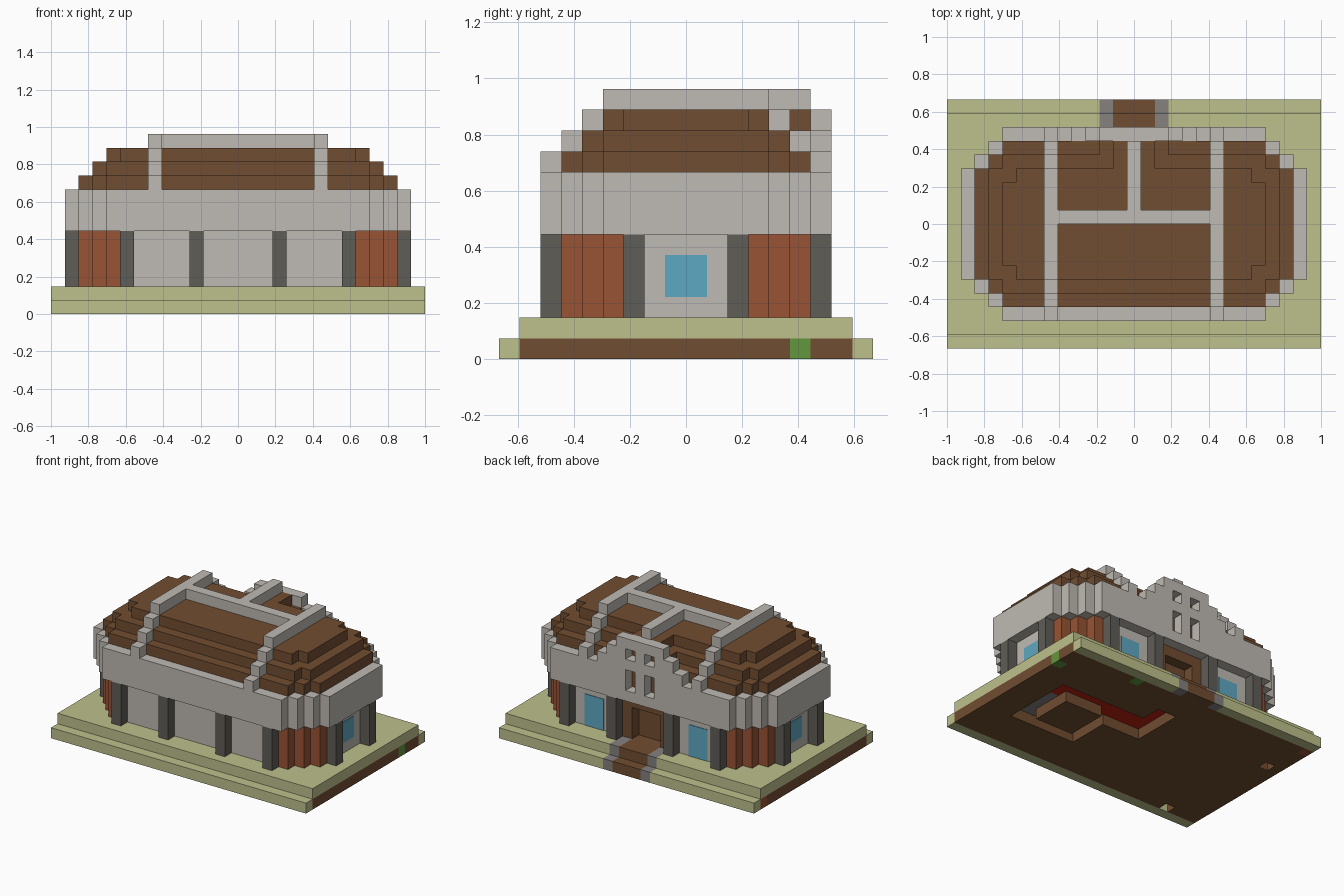
import bpy
import bmesh
from mathutils import Vector

cube = bpy.data.objects.get("Cube")
if cube:
    bpy.data.objects.remove(cube, do_unlink=True)

V = 2 / 27  # size of one block


def material(name, r, g, b):
    def linear(c):
        c /= 255
        return ((c + 0.055) / 1.055) ** 2.4 if c > 0.04 else c / 12.92
    m = bpy.data.materials.new(name)
    m.use_nodes = True
    col = (linear(r), linear(g), linear(b), 1)
    m.diffuse_color = col
    m.node_tree.nodes["Principled BSDF"].inputs["Base Color"].default_value = col
    return m


sage = material("sage grass", 190, 192, 140)
stone = material("pale stone", 191, 186, 179)
brown = material("brown wood", 113, 77, 49)
dark = material("dark grey stone", 96, 93, 87)
brick = material("terracotta", 152, 84, 52)
glass = material("blue glass", 95, 168, 194)
green = material("leaf green", 100, 150, 62)
paving = material("paving grey", 133, 129, 127)
red = material("red", 190, 32, 12)

SIDES = [Vector(n) for n in ((1, 0, 0), (-1, 0, 0), (0, 1, 0), (0, -1, 0), (0, 0, 1), (0, 0, -1))]


def blocks(name, mat, di, dj, dk, rule=lambda d, j, k: True):
    """Stepped solid: blocks in the given ranges that pass the rule.
    d counts from the middle in x, j from the front, k from the ground."""
    cells = {(d, j, k) for d in range(di[0], di[1] + 1) for j in range(dj[0], dj[1] + 1)
             for k in range(dk[0], dk[1] + 1) if rule(d, j, k)}
    bm = bmesh.new()
    for c in sorted(cells):
        mid = Vector((c[0], c[1] - 8.5, c[2] + 0.5))
        for n in SIDES:
            if tuple(int(a + b) for a, b in zip(c, n)) in cells:
                continue
            u = Vector((n.y, n.z, n.x))
            w = n.cross(u)
            bm.faces.new([bm.verts.new((mid + (n + u * a + w * b) / 2) * V)
                          for a, b in ((-1, -1), (1, -1), (1, 1), (-1, 1))])
    bmesh.ops.remove_doubles(bm, verts=bm.verts, dist=0.001)
    bmesh.ops.dissolve_limit(bm, angle_limit=0.01, verts=bm.verts, edges=bm.edges)
    mesh = bpy.data.meshes.new(name)
    bm.to_mesh(mesh)
    bm.free()
    mesh.materials.append(mat)
    ob = bpy.data.objects.new(name, mesh)
    bpy.context.collection.objects.link(ob)
    return ob


def rounded(d, j, half, straight=3.5):
    """Plan with stepped corners, half blocks wide at the middle."""
    return abs(d) <= half - max(0, abs(j - 8.5) - straight)


# Lower base with the trench and pits underneath
pits = {(-10, 1), (-12, 12)}
patches = {(13, 14): green, (6, 16): green, (-13, 16): brick}


def trench(d, j):
    ring = 4 <= d <= 10 and 5 <= j <= 11 and not (5 <= d <= 8 and 6 <= j <= 9)
    channel = 0 <= d <= 3 and 9 <= j <= 11 or 0 <= d <= 1 and 12 <= j <= 13
    return ring or channel


blocks("earth_base", brown, (-13, 13), (1, 16), (0, 0),
       lambda d, j, k: not trench(d, j) and (d, j) not in pits | set(patches))
for n, ((d, j), m) in enumerate(patches.items()):
    blocks(f"earth_patch_{n}", m, (d, d), (j, j), (0, 0))
blocks("front_lower_step", sage, (-13, 13), (0, 0), (0, 0))
blocks("back_lower_step", sage, (-13, 13), (17, 17), (0, 0), lambda d, j, k: abs(d) > 2)

# Upper lawn, with the trench ceiling set in it and the path left open
blocks("lawn", sage, (-13, 13), (1, 16), (1, 1),
       lambda d, j, k: not trench(d, j) and not (j > 13 and abs(d) <= 2))
blocks("trench_ceiling", red, (0, 10), (5, 13), (1, 1),
       lambda d, j, k: trench(d, j) and j > 8)
blocks("trench_stone_ceiling", paving, (4, 10), (5, 8), (1, 1),
       lambda d, j, k: trench(d, j))


# Stepped path to the door
def path(d, j, k):
    return k == (0 if j == 17 else 1)


blocks("path", brown, (-1, 1), (14, 17), (0, 1), path)
for s, side in ((-2, "right"), (2, "left")):
    blocks(f"path_edge_{side}", paving, (s, s), (14, 17), (0, 1), path)


# Walls, with terracotta corner columns
def corner(d, j):
    a = abs(j - 8.5)
    return a >= 3.5 and abs(d) == 11 - (a - 3.5)


def doorway(d, j):
    return j > 12 and abs(d) <= 2


blocks("walls", stone, (-11, 11), (3, 14), (2, 5),
       lambda d, j, k: rounded(d, j, 11) and not corner(d, j) and not doorway(d, j))
blocks("corner_columns", brick, (-11, 11), (3, 14), (2, 5), lambda d, j, k: corner(d, j))
blocks("door_surround", brown, (-2, 2), (13, 14), (2, 5),
       lambda d, j, k: j == 13 or abs(d) == 2 or k == 5)

# Pillars around the outside
for s, side in ((-1, "right"), (1, "left")):
    for j, end in ((2, "front"), (15, "back")):
        for d in (3, 8):
            blocks(f"{end}_{side}_pillar_{d}", dark, (s * d, s * d), (j, j), (2, 5))
    for j in (6, 11):
        blocks(f"{side}_side_pillar_{j}", dark, (s * 12, s * 12), (j, j), (2, 5))


# Windows as thin plates
def plate(name, centre, size):
    bpy.ops.mesh.primitive_cube_add(size=1, location=[c * V for c in centre])
    ob = bpy.context.object
    ob.name = name
    ob.scale = size
    ob.data.materials.append(glass)
    bpy.ops.object.transform_apply(location=False, rotation=False, scale=True)


for s, side in ((-1, "right"), (1, "left")):
    plate(f"{side}_side_window", (s * 11.5, 0, 4), (0.008, 2 * V, 2 * V))
    plate(f"back_{side}_window", (s * 5.5, 6, 3.5), (2 * V, 0.008, 3 * V))

# Heavy band over the walls
blocks("band", stone, (-12, 12), (2, 15), (6, 8),
       lambda d, j, k: rounded(d, j, 12) and not (j > 13 and abs(d) <= 2))
blocks("band_infill", brown, (-2, 2), (14, 14), (6, 8))


# Pierced stepped gable at the back
def gable(d, j, k):
    if abs(d) > 2 + max(0, min(11 - k, 2)) or (k < 9 and abs(d) > 2):
        return False
    return not (abs(d) == 1 and k in (7, 8, 10))


blocks("back_gable", stone, (-4, 4), (15, 15), (6, 11), gable)

# Roof tiers, extended back to meet the gable
blocks("roof_lower_tier", brown, (-11, 11), (3, 14), (9, 9),
       lambda d, j, k: rounded(d, j, 11))
blocks("roof_middle_tier", brown, (-10, 10), (4, 14), (10, 10),
       lambda d, j, k: abs(d) <= 2 if j == 14 else rounded(d, j, 10) and abs(d) != 6 or 5 <= j <= 12 and abs(d) == 6)
blocks("roof_top_tier", brown, (-9, 9), (5, 14), (11, 11),
       lambda d, j, k: abs(d) <= 1 if j > 12 else rounded(d, j, 9, 2.5))


# Stone ribs stepping over the roof
def rib(d, j, k):
    return 5 <= j <= 12 if k == 12 else j in (k - 7, 24 - k)


for s, side in ((-6, "right"), (6, "left")):
    blocks(f"roof_rib_{side}", stone, (s, s), (2, 15), (9, 12), rib)
    blocks(f"roof_rib_{side}_core", brown, (s, s), (4, 13), (10, 10))
blocks("roof_cross_rib", stone, (-5, 5), (9, 9), (12, 12))
blocks("roof_back_rib", stone, (0, 0), (10, 14), (12, 12))
